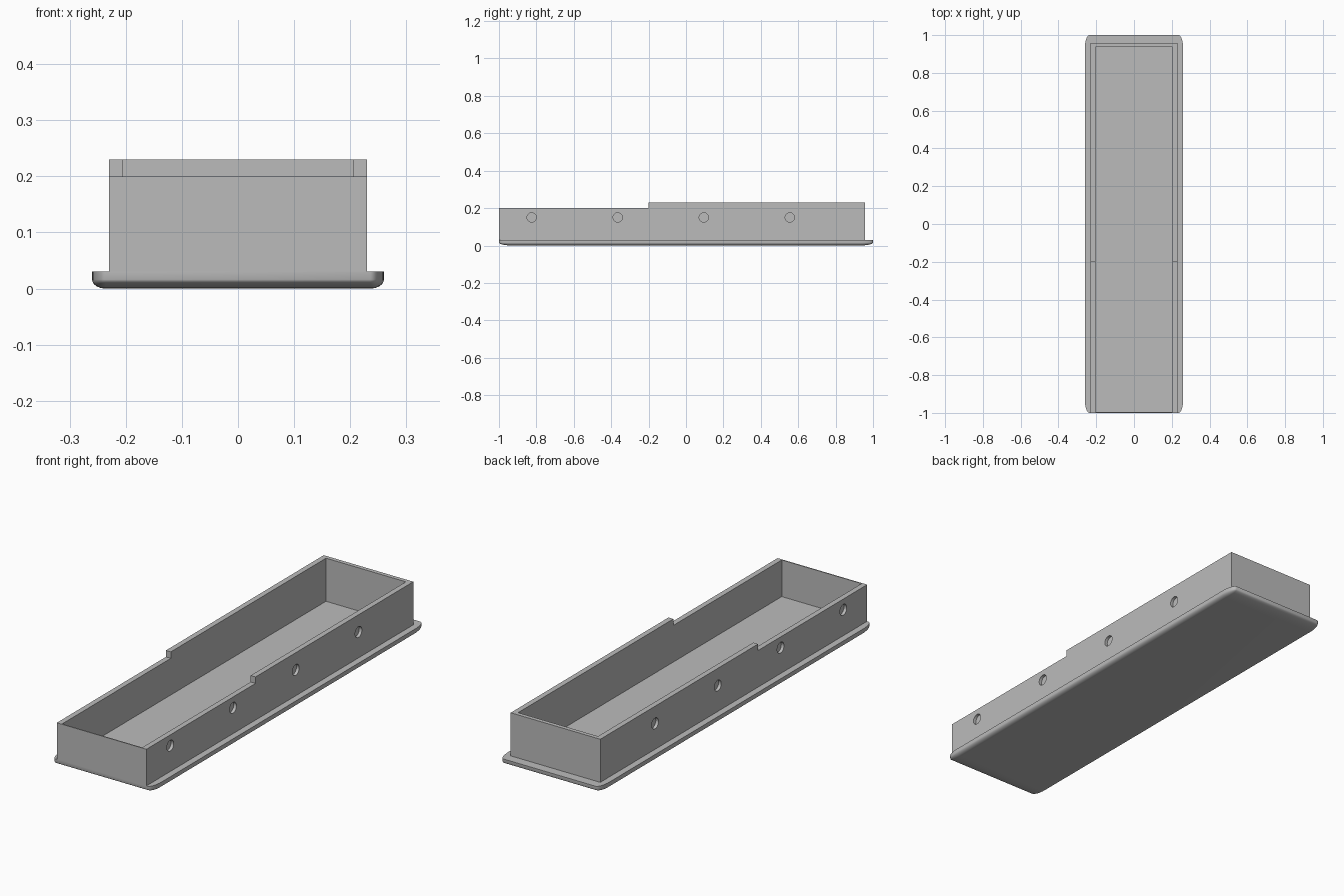
import bpy, bmesh, math
from mathutils import Matrix

cube = bpy.data.objects.get("Cube")
if cube:
    bpy.data.objects.remove(cube, do_unlink=True)

grey = bpy.data.materials.new("plain grey")
grey.use_nodes = True
grey.diffuse_color = (0.5, 0.5, 0.5, 1)
grey.node_tree.nodes["Principled BSDF"].inputs["Base Color"].default_value = (0.5, 0.5, 0.5, 1)


def finish(bm, name):
    bmesh.ops.recalc_face_normals(bm, faces=bm.faces)
    mesh = bpy.data.meshes.new(name)
    bm.to_mesh(mesh)
    bm.free()
    mesh.materials.append(grey)
    obj = bpy.data.objects.new(name, mesh)
    bpy.context.collection.objects.link(obj)
    return obj


def activate(obj):
    bpy.ops.object.select_all(action='DESELECT')
    obj.select_set(True)
    bpy.context.view_layer.objects.active = obj


def cut(obj, cutter):
    mod = obj.modifiers.new("cut", 'BOOLEAN')
    mod.operation = 'DIFFERENCE'
    mod.solver = 'EXACT'
    mod.object = cutter
    activate(obj)
    bpy.ops.object.modifier_apply(modifier=mod.name)
    bpy.data.objects.remove(cutter, do_unlink=True)


# Base plate: stretched rounded corners and a rounded underside
HX, HY, TOP = 0.26, 1.0, 0.03
RX, RY, RZ = 0.024, 0.07, 0.016
STEPS = 8


def ring(bm, scale, z):
    verts = []
    for q, (sx, sy) in enumerate([(1, 1), (-1, 1), (-1, -1), (1, -1)]):
        for i in range(STEPS + 1):
            a = math.radians(90 * (q + i / STEPS))
            verts.append(bm.verts.new((sx * (HX - RX) + RX * scale * math.cos(a),
                                       sy * (HY - RY) + RY * scale * math.sin(a), z)))
    return verts


bm = bmesh.new()
rings = [ring(bm, 1, TOP)]
for k in range(STEPS + 1):
    t = math.radians(90 * k / STEPS)
    rings.append(ring(bm, math.cos(t), RZ * (1 - math.sin(t))))
n = len(rings[0])
for low, high in zip(rings[1:], rings):
    for i in range(n):
        j = (i + 1) % n
        bm.faces.new((high[i], high[j], low[j], low[i]))
bm.faces.new(rings[0])
bm.faces.new(rings[-1])
bmesh.ops.remove_doubles(bm, verts=bm.verts, dist=1e-5)
plate = finish(bm, "base_plate")
activate(plate)
bpy.ops.object.shade_smooth_by_angle(angle=math.radians(40))

# Tray walls: stepped side profile pushed across the width
WX, BACK = 0.23, 0.957
profile = [(-1, TOP), (BACK, TOP), (BACK, 0.23), (-0.2, 0.23), (-0.2, 0.2), (-1, 0.2)]
bm = bmesh.new()
face = bm.faces.new([bm.verts.new((-WX, y, z)) for y, z in profile])
side = bmesh.ops.extrude_face_region(bm, geom=[face])
bmesh.ops.translate(bm, vec=(2 * WX, 0, 0),
                    verts=[v for v in side["geom"] if isinstance(v, bmesh.types.BMVert)])
walls = finish(bm, "tray_walls")

# Open cavity, with a very thin front wall
IX, Y0, Y1 = 0.205, -0.995, 0.938
bm = bmesh.new()
bmesh.ops.create_cube(bm, size=1, matrix=Matrix.Translation((0, (Y0 + Y1) / 2, 0.2))
                      @ Matrix.Diagonal((2 * IX, Y1 - Y0, 0.4, 1)))
cut(walls, finish(bm, "cavity_cutter"))

# Shallow round sockets along both long sides
DEPTH = 0.014
bm = bmesh.new()
for sx in (-1, 1):
    for i in range(4):
        place = Matrix.Translation((sx * WX, -0.825 + 0.46 * i, 0.15)) @ Matrix.Rotation(math.pi / 2, 4, 'Y')
        bmesh.ops.create_cone(bm, cap_ends=True, segments=32, radius1=0.025, radius2=0.025,
                              depth=2 * DEPTH, matrix=place)
cut(walls, finish(bm, "socket_cutter"))
activate(walls)
bpy.ops.object.shade_smooth_by_angle(angle=math.radians(30))
